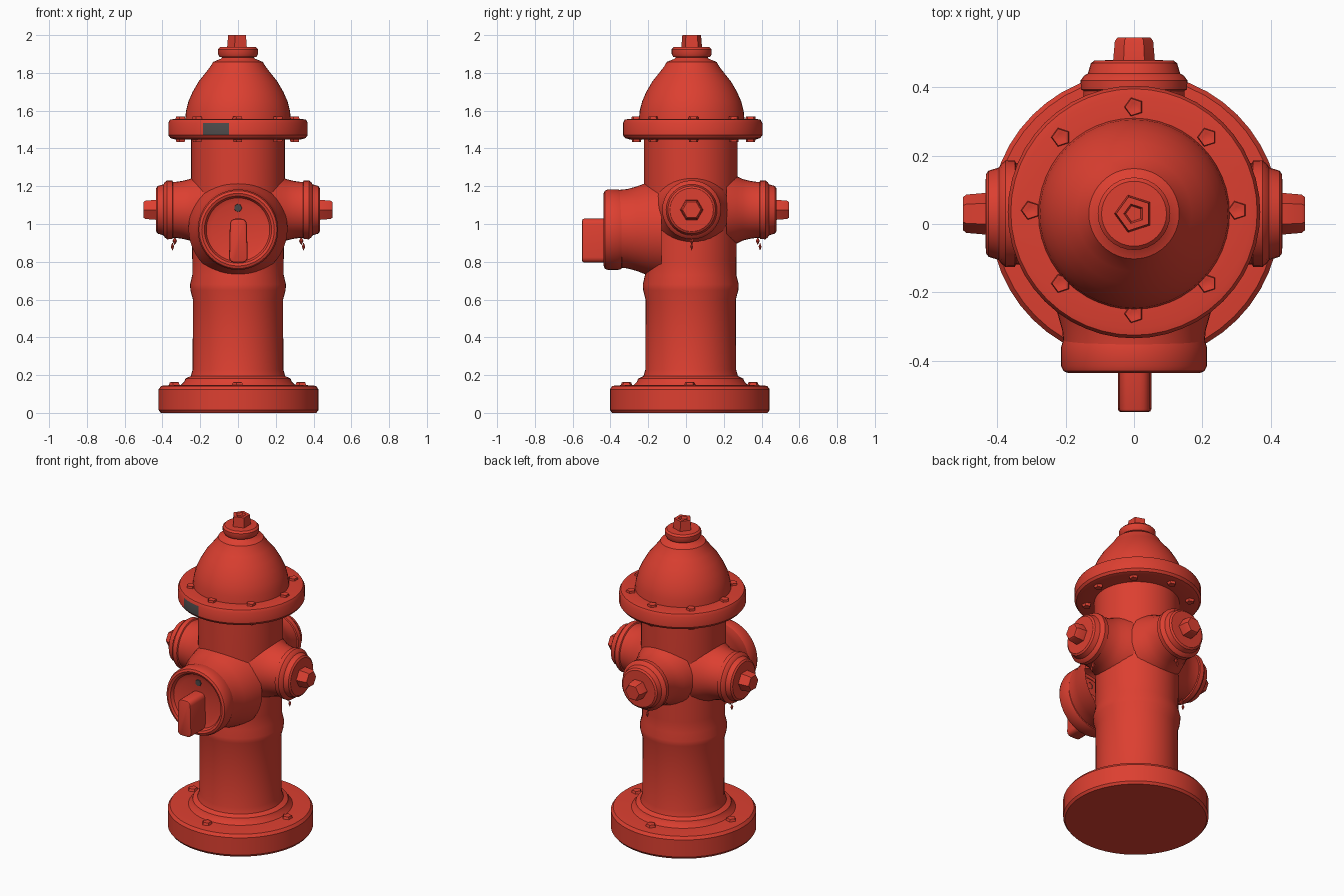
import bpy, bmesh, math
from mathutils import Vector, Matrix

if "Cube" in bpy.data.objects:
    bpy.data.objects.remove(bpy.data.objects["Cube"])


def material(name, rgb):
    m = bpy.data.materials.new(name)
    m.diffuse_color = (*rgb, 1)
    m.use_nodes = True
    m.node_tree.nodes["Principled BSDF"].inputs["Base Color"].default_value = m.diffuse_color
    return m


RED = material("hydrant red", (0.72, 0.05, 0.03))
GREY = material("chipped grey", (0.07, 0.065, 0.065))
CY = 0.03   # y of the vertical axis


def finish(name, bm, mats=(RED,), angle=35):
    bmesh.ops.remove_doubles(bm, verts=bm.verts, dist=1e-5)
    bmesh.ops.recalc_face_normals(bm, faces=bm.faces)
    me = bpy.data.meshes.new(name)
    bm.to_mesh(me)
    bm.free()
    ob = bpy.data.objects.new(name, me)
    bpy.context.collection.objects.link(ob)
    for m in mats:
        me.materials.append(m)
    bpy.ops.object.select_all(action='DESELECT')
    ob.select_set(True)
    bpy.context.view_layer.objects.active = ob
    bpy.ops.object.shade_smooth_by_angle(angle=math.radians(angle))
    return ob


def lathe(name, profile, origin=(0, CY, 0), axis=(0, 0, 1), segs=48, mats=(RED,)):
    """Revolve (radius, distance) points about an axis through origin."""
    bm = bmesh.new()
    mat = Matrix.Translation(origin) @ Vector(axis).to_track_quat('Z', 'Y').to_matrix().to_4x4()
    rings = []
    for r, d in profile:
        rings.append([bm.verts.new(mat @ Vector((r * math.cos(2 * math.pi * i / segs),
                                                 r * math.sin(2 * math.pi * i / segs), d)))
                      for i in range(segs)])
    for a, b in zip(rings, rings[1:]):
        for i in range(segs):
            j = (i + 1) % segs
            bm.faces.new((a[i], a[j], b[j], b[i]))
    return finish(name, bm, mats)


# base plate with rounded edges
lathe("base", [(0, 0), (0.412, 0), (0.423, 0.015), (0.423, 0.125), (0.41, 0.143),
               (0.36, 0.147), (0.2, 0.147)], origin=(0.003, 0.02, 0))

# barrel with foot collar and swollen band
lathe("barrel", [(0.31, 0.14), (0.285, 0.165), (0.278, 0.182), (0.25, 0.195), (0.24, 0.23),
                 (0.239, 0.6), (0.252, 0.65), (0.254, 0.68), (0.242, 0.73), (0.242, 0.8),
                 (0.248, 1.25), (0.248, 1.46)], origin=(0, 0.025, 0))

# bonnet flange, with a bare patch on its rim
flange = lathe("bonnet_flange", [(0.2, 1.455), (0.335, 1.448), (0.358, 1.455), (0.369, 1.47),
                                 (0.369, 1.535), (0.36, 1.552), (0.34, 1.556), (0.26, 1.556)],
               origin=(0, 0.035, 0), mats=(RED, GREY))
for p in flange.data.polygons:
    a = math.degrees(math.atan2(p.center.y - 0.035, p.center.x))
    if -123 < a < -100 and abs(p.normal.z) < 0.2:
        p.material_index = 1

# bonnet dome
lathe("bonnet_dome", [(0.28, 1.55), (0.275, 1.6), (0.262, 1.65), (0.24, 1.7), (0.208, 1.755),
                      (0.168, 1.805), (0.145, 1.835), (0.132, 1.858), (0.09, 1.875),
                      (0.078, 1.892), (0, 1.892)])
lathe("bonnet_cap_ring", [(0.07, 1.88), (0.098, 1.885), (0.106, 1.9), (0.106, 1.925),
                          (0.095, 1.936), (0, 1.94)], segs=32)
lathe("top_nut", [(0.058, 1.93), (0.052, 2.0), (0.03, 2.0), (0.024, 1.985), (0, 1.985)],
      segs=5)

# flange bolts and base bolts
for i in range(8):
    a = i * math.pi / 4
    lathe("flange_bolt", [(0, 1.433), (0.024, 1.433), (0.03, 1.46), (0.03, 1.55),
                          (0.026, 1.568), (0.012, 1.566), (0, 1.562)],
          origin=(0.302 * math.cos(a), 0.04 + 0.302 * math.sin(a), 0), segs=5)
for i in range(4):
    a = i * math.pi / 2
    lathe("base_bolt", [(0.034, 0.14), (0.026, 0.162), (0, 0.164)],
          origin=(0.335 * math.cos(a), 0.02 + 0.335 * math.sin(a), 0), segs=5)

# three small hose outlets: hub, cap, nut and hanging chain remnant
for side, axis, y in (("right", (1, 0, 0), CY), ("left", (-1, 0, 0), CY), ("back", (0, 1, 0), 0.045)):
    o = Vector((0, y, 1.075))
    lathe(side + "_outlet_hub", [(0.2, 0.17), (0.178, 0.225), (0.163, 0.255), (0.154, 0.29),
                                 (0.148, 0.33), (0.148, 0.36)], o, axis, 32)
    lathe(side + "_outlet_cap", [(0.14, 0.34), (0.155, 0.348), (0.156, 0.375), (0.146, 0.388),
                                 (0.135, 0.395), (0.126, 0.425), (0.115, 0.433), (0, 0.435)],
          o, axis, 32)
    lathe(side + "_outlet_nut", [(0.062, 0.42), (0.056, 0.49), (0.048, 0.5), (0, 0.5)], o, axis, 6)
    for k in range(2):
        bottom = o + Vector(axis) * (0.335 + 0.012 * k) + Vector((0, 0, -0.165 - 0.03 * k))
        lathe(side + "_chain_link", [(0, -0.022), (0.012 - 0.003 * k, 0), (0, 0.022)], bottom, segs=6)

# large front pumper outlet with a dished cap
front = (0, 0, 0.97)
lathe("front_outlet_hub", [(0.262, 0.13), (0.243, 0.21), (0.224, 0.26), (0.21, 0.31),
                           (0.205, 0.36)], (0, 0, 0.975), (0, -1, 0))
lathe("front_outlet_cap", [(0.19, 0.335), (0.208, 0.342), (0.213, 0.36), (0.213, 0.415),
                           (0.206, 0.43), (0.192, 0.436), (0.178, 0.43), (0.168, 0.412),
                           (0.14, 0.402), (0, 0.402)], front, (0, -1, 0))
lathe("front_cap_chip", [(0.022, 0.40), (0.02, 0.406), (0, 0.406)], (0, 0, 1.085), (0, -1, 0),
      segs=7, mats=(GREY,))

# rounded upright lug on the front cap
bm = bmesh.new()
bmesh.ops.create_cube(bm, size=1, matrix=Matrix.Translation((0.002, -0.472, 0.912))
                      @ Matrix.Diagonal((0.1, 0.156, 0.232, 1)))
for v in bm.verts:
    if v.co.z > 0.95:
        v.co.x *= 0.88
upright = [e for e in bm.edges if abs(e.verts[0].co.y - e.verts[1].co.y) > 0.1]
bmesh.ops.bevel(bm, geom=upright, offset=0.028, segments=4, profile=0.5, affect='EDGES')
rim = [e for e in bm.edges if all(v.co.y < -0.54 for v in e.verts)]
bmesh.ops.bevel(bm, geom=rim, offset=0.01, segments=2, profile=0.5, affect='EDGES')
finish("front_cap_lug", bm)
